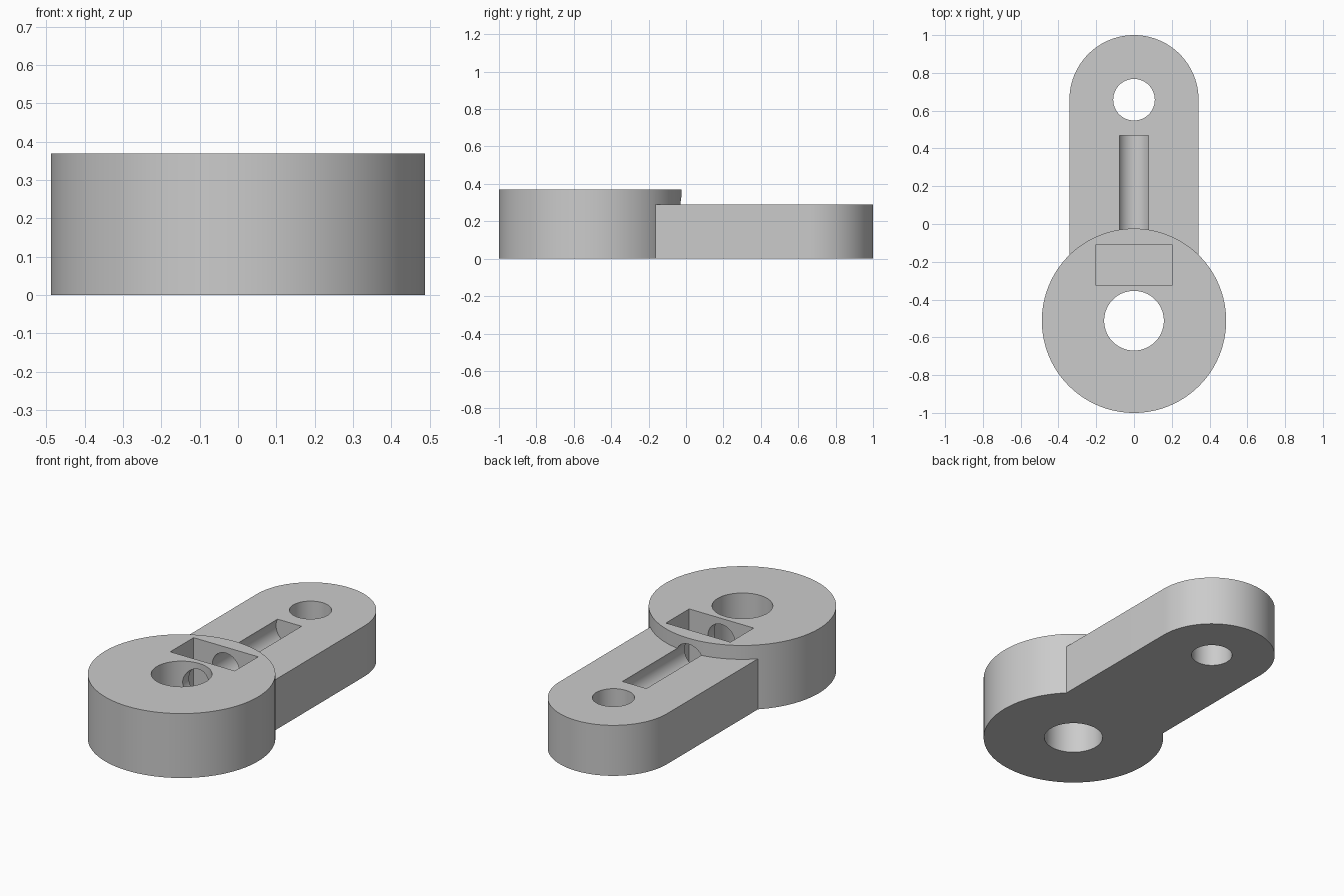
import bpy
import bmesh
from math import cos, sin, pi, radians
from mathutils import Matrix, Vector

cube = bpy.data.objects.get("Cube")
if cube:
    bpy.data.objects.remove(cube, do_unlink=True)

HUB_Y, TIP_Y = -0.512, 0.658
HUB_R, ARM_R = 0.488, 0.342
HUB_H, ARM_H = 0.37, 0.29

grey = bpy.data.materials.new("plain_grey")
grey.use_nodes = True
colour = (0.6, 0.6, 0.6, 1)
grey.diffuse_color = colour
grey.node_tree.nodes["Principled BSDF"].inputs["Base Color"].default_value = colour


def add_object(name, bm):
    bmesh.ops.recalc_face_normals(bm, faces=bm.faces)
    mesh = bpy.data.meshes.new(name)
    bm.to_mesh(mesh)
    bm.free()
    mesh.materials.append(grey)
    obj = bpy.data.objects.new(name, mesh)
    bpy.context.collection.objects.link(obj)
    return obj


def cylinder(name, radius, start, end, segments=96):
    """Closed cylinder between two points."""
    start, end = Vector(start), Vector(end)
    axis = end - start
    place = Matrix.Translation((start + end) / 2) @ axis.to_track_quat("Z", "Y").to_matrix().to_4x4()
    bm = bmesh.new()
    bmesh.ops.create_cone(bm, cap_ends=True, segments=segments, radius1=radius,
                          radius2=radius, depth=axis.length, matrix=place)
    return add_object(name, bm)


def prism(name, outline, bottom, top):
    """Extrude a plan outline upwards."""
    bm = bmesh.new()
    face = bm.faces.new([bm.verts.new((x, y, bottom)) for x, y in outline])
    side = bmesh.ops.extrude_face_region(bm, geom=[face])["geom"]
    bmesh.ops.translate(bm, vec=(0, 0, top - bottom),
                        verts=[v for v in side if isinstance(v, bmesh.types.BMVert)])
    return add_object(name, bm)


def combine(target, other, operation):
    """Apply a boolean and remove the helper."""
    other.hide_render = True
    mod = target.modifiers.new(other.name, "BOOLEAN")
    mod.operation, mod.solver, mod.object = operation, "EXACT", other
    bpy.context.view_layer.objects.active = target
    bpy.ops.object.modifier_apply(modifier=mod.name)
    bpy.data.objects.remove(other, do_unlink=True)


# Round hub and round-ended arm, joined as one solid
body = cylinder("lever_body", HUB_R, (0, HUB_Y, 0), (0, HUB_Y, HUB_H), 128)
steps = 48
outline = [(ARM_R * cos(pi * i / steps), TIP_Y + ARM_R * sin(pi * i / steps))
           for i in range(steps + 1)]
outline += [(-ARM_R, HUB_Y), (ARM_R, HUB_Y)]
combine(body, prism("arm", outline, 0, ARM_H), "UNION")

# Shaft bore and arm hole
combine(body, cylinder("bore_cutter", 0.158, (0, HUB_Y, -0.1), (0, HUB_Y, 0.5)), "DIFFERENCE")
combine(body, cylinder("hole_cutter", 0.11, (0, TIP_Y, -0.1), (0, TIP_Y, 0.5)), "DIFFERENCE")

# Rectangular nut pocket in the hub
pocket = [(-0.205, -0.322), (0.205, -0.322), (0.205, -0.11), (-0.205, -0.11)]
combine(body, prism("pocket_cutter", pocket, 0.05, 0.5), "DIFFERENCE")

# Set-screw channel from the bore, emerging as a groove along the arm
combine(body, cylinder("channel_cutter", 0.086, (0, HUB_Y, 0.25), (0, 0.468, 0.25), 64), "DIFFERENCE")

# Smooth curved walls, crisp edges
bpy.ops.object.select_all(action="DESELECT")
body.select_set(True)
bpy.context.view_layer.objects.active = body
bpy.ops.object.shade_smooth_by_angle(angle=radians(30))
